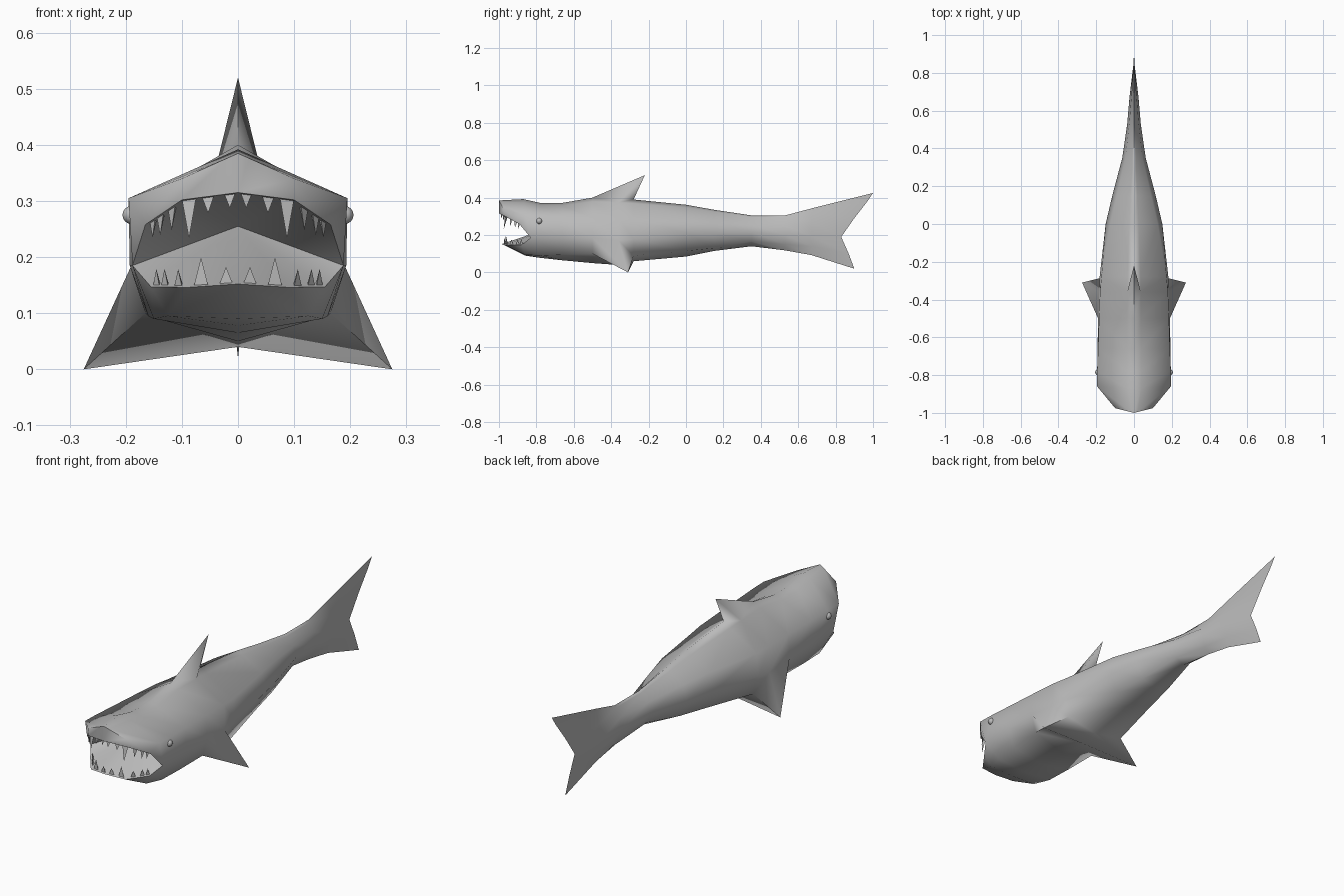
import bpy, bmesh, math
from mathutils import Vector as V

cube = bpy.data.objects.get("Cube")
if cube:
    bpy.data.objects.remove(cube)

grey = bpy.data.materials.new("plain grey")
grey.use_nodes = True
COLOUR = (0.5, 0.5, 0.5, 1)
grey.diffuse_color = COLOUR
grey.node_tree.nodes["Principled BSDF"].inputs["Base Color"].default_value = COLOUR


def finish(bm, name, smooth_angle=None):
    """Turn a bmesh into a grey object, optionally smooth shaded."""
    mesh = bpy.data.meshes.new(name)
    bm.to_mesh(mesh)
    bm.free()
    mesh.materials.append(grey)
    obj = bpy.data.objects.new(name, mesh)
    bpy.context.scene.collection.objects.link(obj)
    if smooth_angle:
        bpy.ops.object.select_all(action="DESELECT")
        obj.select_set(True)
        bpy.context.view_layer.objects.active = obj
        bpy.ops.object.shade_smooth_by_angle(angle=math.radians(smooth_angle))
    return obj


# Body sections: y, top z, shoulder x z, flank x z, belly edge x z, keel z
SECTIONS = [
    (-.78, .372, .195, .303, .195, .19, .15, .09, .078),
    (-.66, .372, .190, .300, .193, .185, .16, .095, .065),
    (-.50, .40, .185, .295, .190, .185, .165, .10, .05),
    (-.36, .395, .18, .29, .185, .17, .16, .09, .04),
    (-.28, .39, .172, .285, .182, .18, .155, .09, .06),
    (0, .362, .125, .29, .15, .21, .10, .115, .085),
    (.15, .335, .09, .28, .115, .21, .075, .13, .115),
    (.35, .305, .045, .26, .062, .215, .04, .165, .14),
    (.53, .305, .025, .25, .036, .20, .022, .15, .118),
    (.67, .342, .014, .27, .024, .195, .014, .14, .093),
]


def section(y, top, sx, sz, mx, mz, lx, lz, keel):
    crown, shoulder = V((0, y, top)), V((sx, y, sz))
    return [crown, crown.lerp(shoulder, .2), shoulder,
            V((mx, y, mz)), V((lx, y, lz)), V((0, y, keel))]


rows = [section(*s) for s in SECTIONS]
rows[0][3] = V((.188, -.83, .185))            # mouth corner
rows[3][0] = V((0, -.22, .52))                # dorsal fin tip
rows[3][4] = V((.275, -.31, 0))               # pectoral fin tip
# Tail fin edge, from upper tip through the notch to lower tip
rows.append([V((0, y, z)) for y, z in
             ((1, .425), (.97, .38), (.9, .29), (.83, .19), (.87, .1), (.9, .02))])

# Jaw outlines, from the middle to the mouth corner
corner = rows[0][3]
upper_lip = [V((0, -1, .315)), V((.1, -.97, .302)), V((.165, -.89, .258)), corner]
lower_lip = [V((0, -.985, .152)), V((.09, -.968, .146)), V((.155, -.88, .147)), corner]
throat = V((0, -.68, .255))

bm = bmesh.new()


def face(*points):
    bm.faces.new([bm.verts.new(p) for p in points])


def bridge(a, b):
    for i in range(len(a) - 1):
        face(a[i], a[i + 1], b[i + 1], b[i])


for a, b in zip(rows, rows[1:]):
    bridge(a, b)

# Snout and upper jaw
nose_top, nose_side = V((0, -1, .385)), V((.1, -.975, .34))
brow_top, brow_side = V((0, -.87, .392)), V((.195, -.86, .305))
nose = [nose_top, nose_top.lerp(nose_side, .2), nose_side, upper_lip[1]]
brow = [brow_top, brow_top.lerp(brow_side, .2), brow_side, upper_lip[2]]
bridge(nose, brow)
bridge(brow, rows[0][:4])
face(nose[0], nose[1], nose[2], upper_lip[1], upper_lip[0])

# Lower jaw
chin_side, chin = V((.125, -.86, .095)), V((0, -.86, .09))
bridge([lower_lip[2], chin_side, chin], rows[0][3:])
face(lower_lip[0], lower_lip[1], chin_side, chin)
face(lower_lip[1], lower_lip[2], chin_side)

# Mouth lining
for lip in (upper_lip, lower_lip):
    for a, b in zip(lip, lip[1:]):
        face(a, b, throat)

bmesh.ops.remove_doubles(bm, verts=bm.verts, dist=.0005)
bmesh.ops.mirror(bm, geom=bm.verts[:] + bm.edges[:] + bm.faces[:],
                 axis="X", merge_dist=.0005)
bmesh.ops.remove_doubles(bm, verts=bm.verts, dist=.0005)
bmesh.ops.recalc_face_normals(bm, faces=bm.faces)
finish(bm, "body", 75)


def on_lip(lip, x):
    """Point on the lip at a given distance from the middle."""
    for a, b in zip(lip, lip[1:]):
        if x <= b.x:
            return a.lerp(b, (x - a.x) / (b.x - a.x))
    return lip[-1]


def teeth(name, lip, direction, sizes):
    """Row of three sided spikes on both sides of a lip."""
    bm = bmesh.new()
    for x, length, width in sizes:
        root = on_lip(lip, x).lerp(throat, .03)
        along = (on_lip(lip, x + .01) - on_lip(lip, x - .01 if x > .01 else 0)).normalized()
        inward = V((-along.y, along.x, 0)).normalized()
        root -= direction * .006
        points = [root - along * width, root + along * width,
                  root + inward * width, root + direction * length]
        for side in (1, -1):
            v = [bm.verts.new((p.x * side, p.y, p.z)) for p in points]
            for ids in ((0, 1, 3), (1, 2, 3), (2, 0, 3), (0, 2, 1)):
                bm.faces.new([v[i] for i in ids])
    bmesh.ops.recalc_face_normals(bm, faces=bm.faces)
    finish(bm, name)


teeth("upper_teeth", upper_lip, V((0, -.15, -1)),
      [(.015, .03, .012), (.055, .034, .013), (.09, .075, .014),
       (.122, .045, .012), (.143, .04, .011), (.157, .035, .01)])
teeth("lower_teeth", lower_lip, V((0, 0, 1)),
      [(.022, .035, .014), (.068, .055, .014), (.11, .035, .013),
       (.135, .035, .012), (.15, .035, .011)])

# Eyes
for side, label in ((1, "left"), (-1, "right")):
    bm = bmesh.new()
    bmesh.ops.create_uvsphere(bm, u_segments=12, v_segments=8, radius=.016)
    bmesh.ops.translate(bm, verts=bm.verts, vec=(side * .19, -.785, .275))
    finish(bm, label + "_eye", 60)
